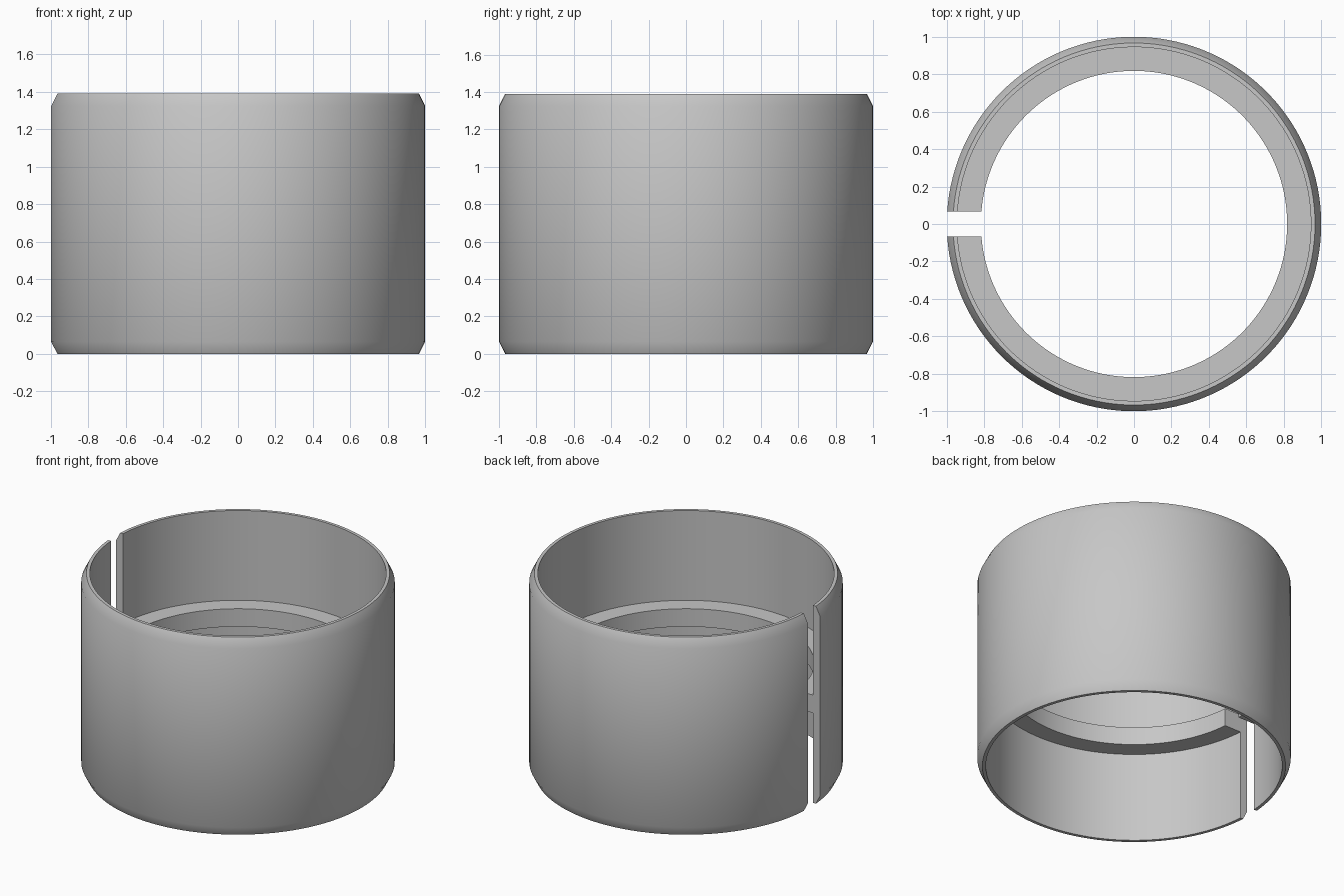
import bpy, bmesh, math

cube = bpy.data.objects.get("Cube")
if cube:
    bpy.data.objects.remove(cube, do_unlink=True)

HEIGHT = 1.39
SLOT = 0.067      # half width of the slot
SEGMENTS = 128

# Half of the wall section (radius, height above mid-plane), bore to rim
half = [(0.818, 0.063), (0.945, 0.063), (0.945, HEIGHT / 2),
        (0.967, HEIGHT / 2), (1.0, HEIGHT / 2 - 0.065)]
profile = half + [(r, -h) for r, h in reversed(half)]

# Plain grey metal
metal = bpy.data.materials.new("grey metal")
metal.use_nodes = True
grey = (0.57, 0.57, 0.57, 1)
metal.diffuse_color = grey
metal.node_tree.nodes["Principled BSDF"].inputs["Base Color"].default_value = grey


def section(bm, t):
    """One wall section; each radius is swept so both ends lie on flat slot walls."""
    verts = []
    for r, h in profile:
        gap = math.asin(SLOT / r)
        a = -math.pi + gap + t * (2 * math.pi - 2 * gap)
        verts.append(bm.verts.new((r * math.cos(a), r * math.sin(a), h + HEIGHT / 2)))
    return verts


# Split ring with an inner rib, swept around z and open on the right side
bm = bmesh.new()
rings = [section(bm, i / SEGMENTS) for i in range(SEGMENTS + 1)]
count = len(profile)
for a, b in zip(rings, rings[1:]):
    for j in range(count):
        k = (j + 1) % count
        bm.faces.new((a[j], a[k], b[k], b[j]))
# Flat end walls of the slot
bm.faces.new(rings[0])
bm.faces.new(rings[-1])
bmesh.ops.recalc_face_normals(bm, faces=bm.faces)

mesh = bpy.data.meshes.new("split_ring")
bm.to_mesh(mesh)
bm.free()
mesh.materials.append(metal)
ring = bpy.data.objects.new("split_ring", mesh)
bpy.context.collection.objects.link(ring)

# Smooth round walls with crisp rims
bpy.ops.object.select_all(action='DESELECT')
ring.select_set(True)
bpy.context.view_layer.objects.active = ring
bpy.ops.object.shade_smooth_by_angle(angle=math.radians(30))
